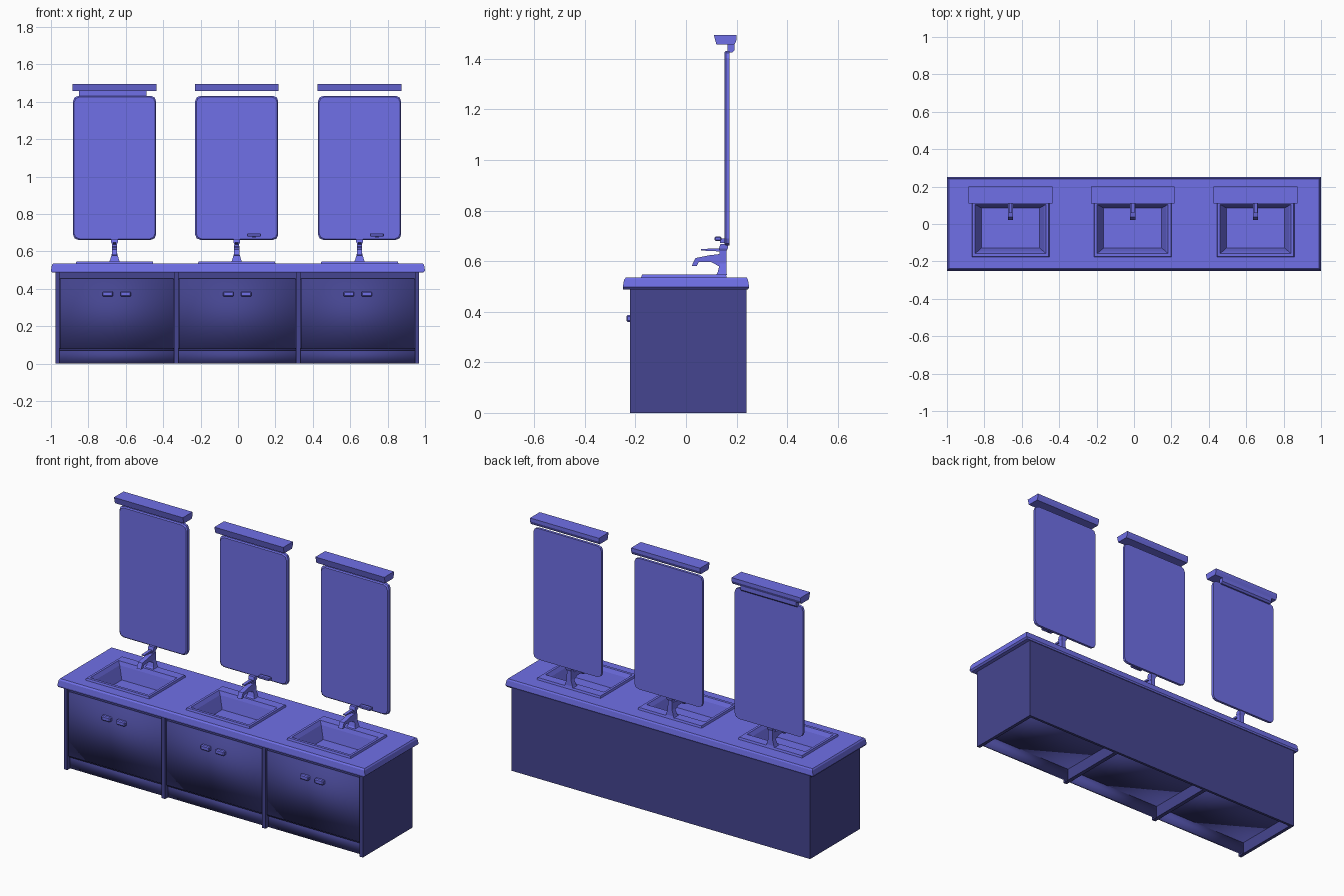
import bpy, bmesh

if "Cube" in bpy.data.objects:
    bpy.data.objects.remove(bpy.data.objects["Cube"])


def material(name, rgb):
    m = bpy.data.materials.new(name)
    m.diffuse_color = (*rgb, 1)
    m.use_nodes = True
    m.node_tree.nodes["Principled BSDF"].inputs["Base Color"].default_value = m.diffuse_color
    return m


LIGHT = material("periwinkle blue", (0.16, 0.16, 0.8))
DARK = material("deep indigo", (0.06, 0.06, 0.28))


def finish(name, bm, mat=LIGHT):
    bmesh.ops.recalc_face_normals(bm, faces=bm.faces)
    me = bpy.data.meshes.new(name)
    bm.to_mesh(me)
    bm.free()
    me.materials.append(mat)
    ob = bpy.data.objects.new(name, me)
    bpy.context.collection.objects.link(ob)
    return ob


def loft(name, rings, smooth=False, mat=LIGHT):
    """Closed solid through a stack of equal-length point rings."""
    bm = bmesh.new()
    vs = [[bm.verts.new(p) for p in r] for r in rings]
    n = len(rings[0])
    for a, b in zip(vs, vs[1:]):
        for i in range(n):
            j = (i + 1) % n
            bm.faces.new((a[i], a[j], b[j], b[i]))
    bm.faces.new(vs[0])
    bm.faces.new(vs[-1])
    for f in bm.faces:
        f.smooth = smooth
    return finish(name, bm, mat)


def rect(x0, x1, y0, y1, z):
    return [(x0, y0, z), (x1, y0, z), (x1, y1, z), (x0, y1, z)]


def box(name, x0, x1, y0, y1, z0, z1, bevel=0, smooth=False, mat=LIGHT):
    ob = loft(name, [rect(x0, x1, y0, y1, z0), rect(x0, x1, y0, y1, z1)], smooth, mat)
    if bevel:
        m = ob.modifiers.new("bevel", 'BEVEL')
        m.width = bevel
        m.segments = 1
    return ob


def extrude_x(name, profile, x0, x1):
    return loft(name, [[(x, y, z) for y, z in profile] for x in (x0, x1)])


# cabinet carcass: sides, dividers, back
for name, x0, x1, y1 in (("left_side", -0.975, -0.955, 0.24), ("left_divider", -0.342, -0.318, 0.23),
                         ("right_divider", 0.31, 0.334, 0.23), ("right_side", 0.947, 0.967, 0.24)):
    box(name, x0, x1, -0.222, y1, 0, 0.492, mat=DARK)
box("back_panel", -0.956, 0.948, 0.225, 0.24, 0, 0.492, mat=DARK)

# bays: door panel, kick board, floor, top rail and two handles
for x0, x1 in ((-0.955, -0.342), (-0.318, 0.31), (0.334, 0.947)):
    c = (x0 + x1) / 2
    box("door", x0 + 0.003, x1 - 0.003, -0.214, -0.195, 0.08, 0.455, smooth=True, mat=DARK)
    box("kick_board", x0, x1, -0.195, -0.18, 0, 0.085, smooth=True, mat=DARK)
    box("bay_floor", x0, x1, -0.205, 0.225, 0.07, 0.082, smooth=True, mat=DARK)
    box("top_rail", x0, x1, -0.205, -0.185, 0.45, 0.492, mat=DARK)
    for s in (-1, 1):
        h = c + s * 0.048
        box("handle", h - 0.029, h + 0.029, -0.236, -0.213, 0.36, 0.387, 0.005)

# countertop with a sloped edge
counter = loft("countertop", [
    rect(-0.995, 0.99, -0.248, 0.245, 0.488),
    rect(-1.0, 1.0, -0.25, 0.25, 0.497),
    rect(-0.995, 0.995, -0.245, 0.245, 0.527),
    rect(-0.99, 0.99, -0.238, 0.24, 0.535)])

centres = (-0.66, -0.007, 0.65)

for c in centres:
    # sink opening cut through the countertop
    cutter = box("sink_cutter", c - 0.196, c + 0.196, -0.163, 0.112, 0.4, 0.6)
    cutter.hide_render = True
    m = counter.modifiers.new("opening", 'BOOLEAN')
    m.object = cutter
    m.solver = 'EXACT'
    bpy.context.view_layer.objects.active = counter
    bpy.ops.object.modifier_apply(modifier=m.name)
    bpy.data.objects.remove(cutter)

    # basin: raised rim folding down into a tapered bowl
    bm = bmesh.new()
    rings = [rect(c - 0.208, c + 0.208, -0.178, 0.162, 0.533),
             rect(c - 0.204, c + 0.204, -0.174, 0.158, 0.547),
             rect(c - 0.19, c + 0.19, -0.158, 0.105, 0.547),
             rect(c - 0.178, c + 0.178, -0.148, 0.098, 0.525),
             rect(c - 0.155, c + 0.155, -0.128, 0.085, 0.45)]
    vs = [[bm.verts.new(p) for p in r] for r in rings]
    for a, b in zip(vs, vs[1:]):
        for i in range(4):
            j = (i + 1) % 4
            bm.faces.new((a[i], a[j], b[j], b[i]))
    bm.faces.new(vs[-1])
    basin = finish("basin", bm)
    # normals face up and out
    if basin.data.polygons[-1].normal.z < 0:
        basin.data.flip_normals()

    # tap: flared base, column, spout, lever and cap
    loft("tap_column", [
        rect(c - 0.028, c + 0.028, 0.118, 0.162, 0.545),
        rect(c - 0.024, c + 0.024, 0.125, 0.16, 0.555),
        rect(c - 0.014, c + 0.014, 0.134, 0.16, 0.59),
        rect(c - 0.013, c + 0.013, 0.132, 0.16, 0.64),
        rect(c - 0.018, c + 0.018, 0.13, 0.165, 0.65),
        rect(c - 0.018, c + 0.018, 0.136, 0.168, 0.668)])
    extrude_x("tap_spout", [(0.15, 0.57), (0.15, 0.63), (0.09, 0.623), (0.037, 0.612),
                            (0.022, 0.58), (0.042, 0.58), (0.05, 0.596), (0.1, 0.596)],
              c - 0.014, c + 0.014)
    extrude_x("tap_lever", [(0.145, 0.638), (0.15, 0.652), (0.06, 0.648), (0.06, 0.642)],
              c - 0.009, c + 0.009)

    # mirror: clipped-corner plate with a bevelled front
    def plate(y, inset):
        w, lo, hi, k = 0.222 - inset, 0.662 + inset, 1.432 - inset, 0.028
        return [(c + x, y, z) for x, z in (
            (-w + k, lo), (w - k, lo), (w - 0.008, lo + 0.008), (w, lo + k),
            (w, hi - k), (w - 0.008, hi - 0.008), (w - k, hi), (-w + k, hi),
            (-w + 0.008, hi - 0.008), (-w, hi - k), (-w, lo + k), (-w + 0.008, lo + 0.008))]
    loft("mirror", [plate(0.152, 0.006), plate(0.158, 0), plate(0.173, 0)])

    # lamp bar above the mirror
    extrude_x("lamp_bar", [(0.11, 1.495), (0.2, 1.495), (0.2, 1.475), (0.192, 1.457),
                           (0.12, 1.457)], c - 0.224, c + 0.224)

# bracket joining the left lamp and mirror
extrude_x("lamp_bracket", [(0.165, 1.425), (0.182, 1.425), (0.192, 1.435),
                           (0.192, 1.46), (0.165, 1.46)], -0.85, -0.49)

# small holders at the mirror's lower edge
for c in centres[1:]:
    box("mirror_holder", c + 0.055, c + 0.13, 0.113, 0.14, 0.68, 0.697, 0.004)
    box("holder_arm", c + 0.085, c + 0.1, 0.135, 0.16, 0.672, 0.69)
